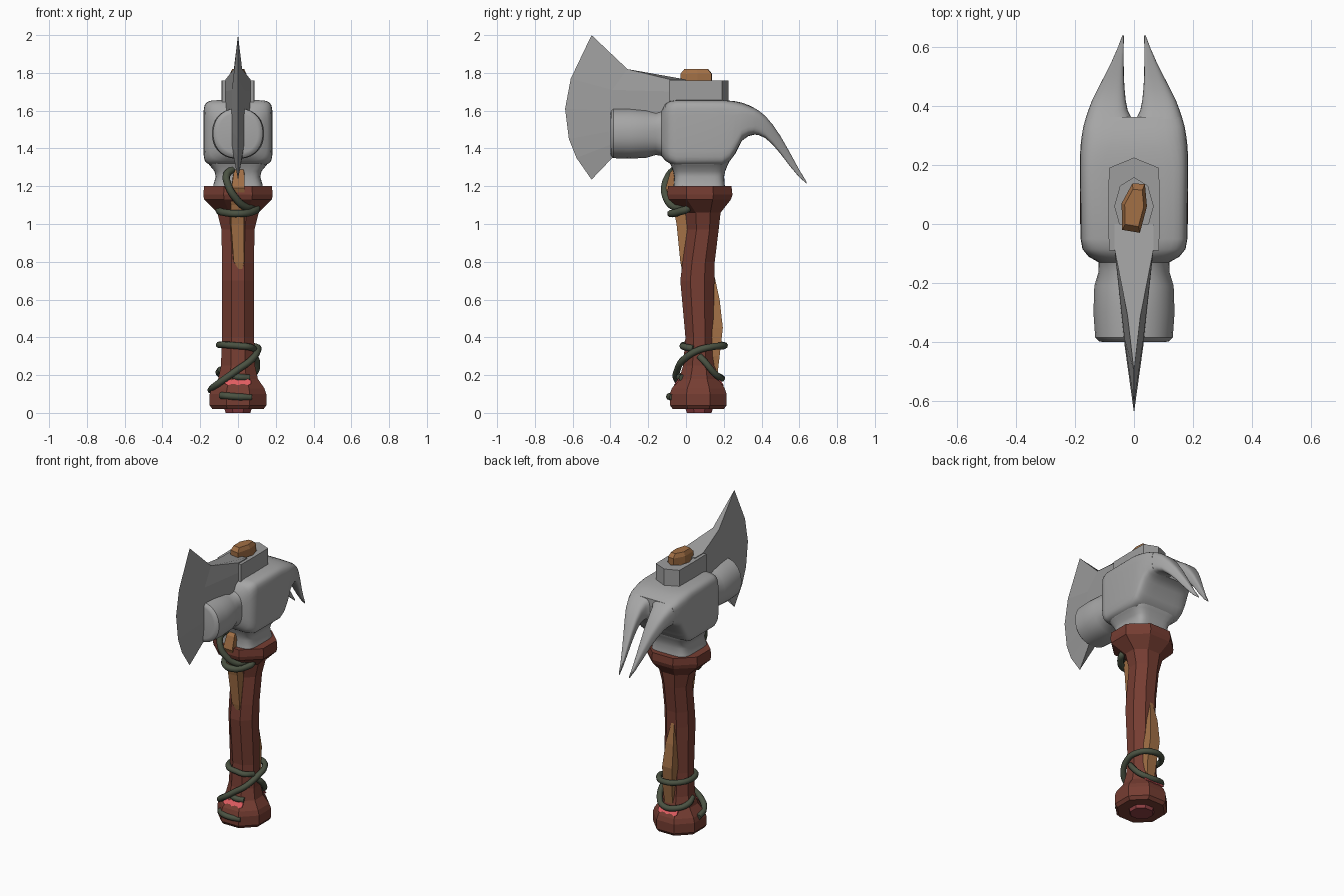
import bpy, bmesh, math
from mathutils import Vector

cube = bpy.data.objects.get("Cube")
if cube:
    bpy.data.objects.remove(cube, do_unlink=True)


def material(name, r, g, b):
    m = bpy.data.materials.new(name)
    m.use_nodes = True
    m.diffuse_color = (r, g, b, 1)
    bsdf = m.node_tree.nodes["Principled BSDF"]
    bsdf.inputs["Base Color"].default_value = (r, g, b, 1)
    bsdf.inputs["Roughness"].default_value = 0.7
    return m


STEEL = material("steel grey", 0.38, 0.38, 0.38)
BLADE = material("blade grey", 0.34, 0.34, 0.34)
RED = material("red brown", 0.18, 0.047, 0.032)
WOOD = material("bare wood", 0.36, 0.16, 0.06)
VINE = material("vine green", 0.07, 0.085, 0.055)
PINK = material("pink", 0.75, 0.11, 0.12)
DARK_PINK = material("dark pink", 0.27, 0.05, 0.055)


def smooth(ob, angle=40):
    bpy.ops.object.select_all(action='DESELECT')
    ob.select_set(True)
    bpy.context.view_layer.objects.active = ob
    bpy.ops.object.shade_smooth_by_angle(angle=math.radians(angle))


def loft(name, rings, mat, is_smooth=False):
    """Skin a row of equal-sized closed rings and cap both ends."""
    bm = bmesh.new()
    rows = [[bm.verts.new(p) for p in ring] for ring in rings]
    n = len(rows[0])
    for a, b in zip(rows, rows[1:]):
        for i in range(n):
            j = (i + 1) % n
            bm.faces.new((a[i], a[j], b[j], b[i]))
    bm.faces.new(rows[0])
    bm.faces.new(rows[-1])
    bmesh.ops.recalc_face_normals(bm, faces=bm.faces)
    me = bpy.data.meshes.new(name)
    bm.to_mesh(me)
    bm.free()
    me.materials.append(mat)
    ob = bpy.data.objects.new(name, me)
    bpy.context.collection.objects.link(ob)
    if is_smooth:
        smooth(ob)
    return ob


def squircle(a, b, e, n=32):
    """Rounded outline between an ellipse (e=2) and a box (large e)."""
    pts = []
    for i in range(n):
        t = math.tau * (i + 0.5) / n
        c, s = math.cos(t), math.sin(t)
        pts.append((a * math.copysign(abs(c) ** (2 / e), c),
                    b * math.copysign(abs(s) ** (2 / e), s)))
    return pts


def octagon(z, cy, rx, ry):
    k = 1 / math.cos(math.pi / 8)
    return [(rx * k * math.cos(math.pi * (i + .5) / 4),
             cy + ry * k * math.sin(math.pi * (i + .5) / 4), z) for i in range(8)]


def y_section(y, x0, x1, z0, z1, e):
    cx, cz = (x0 + x1) / 2, (z0 + z1) / 2
    return [(cx + u, y, cz + v) for u, v in squircle((x1 - x0) / 2, (z1 - z0) / 2, e)]


# Handle with pommel and flared collar: z, centre y, half width, half depth
handle = [(.02, .065, .135, .135), (.04, .065, .15, .15), (.10, .065, .15, .15),
          (.13, .065, .14, .14), (.18, .068, .105, .105), (.25, .07, .09, .085),
          (.40, .07, .085, .073), (.70, .06, .085, .09), (.80, .067, .085, .085),
          (.97, .09, .087, .083), (1.06, .09, .11, .093), (1.13, .073, .18, .165),
          (1.155, .073, .183, .173), (1.20, .073, .18, .168)]
loft("handle", [octagon(*r) for r in handle], RED)
loft("pommel_base", [octagon(.0, .07, .065, .065), octagon(.03, .07, .075, .075)], DARK_PINK)


# Bare wood showing through the front and back: z, centre x, half width, outer y
def wood_strip(name, rows, inner_y):
    loft(name, [[(cx - w, inner_y, z), (cx - w * .8, y, z),
                 (cx + w * .8, y, z), (cx + w, inner_y, z)] for z, cx, w, y in rows], WOOD)


wood_strip("front_wood", [(.75, .015, .006, -.02), (.80, .005, .035, -.03), (1.0, -.003, .042, -.05),
                          (1.1, -.003, .044, -.07), (1.19, 0, .042, -.108),
                          (1.27, .005, .035, -.085), (1.3, .01, .02, -.06)], .05)
wood_strip("back_wood", [(.19, .01, .035, .165), (.30, .01, .042, .178), (.45, 0, .045, .195),
                         (.60, -.005, .035, .178), (.75, -.01, .008, .145)], .09)


# Jagged pink scuffs on the pommel shoulder
def scuff(name, side):
    top, low = [], []
    for i in range(9):
        x = (i - 4) * .017
        for row, z in ((top, .172 + .008 * (i % 2)), (low, .153 - .007 * (i % 3 == 1))):
            depth = .105 + (.18 - z) * .7 + .004
            row.append((x, .068 + side * depth, z))
    outline = top + low[::-1]
    loft(name, [[(x, y - side * .008, z) for x, y, z in outline], outline], PINK)


scuff("front_scuff", -1)
scuff("back_scuff", 1)

# Hammer body: y, half width, bottom z, top z, squareness
body = [(-.40, .105, 1.375, 1.585, 2.2), (-.397, .12, 1.36, 1.60, 2.2), (-.385, .132, 1.348, 1.612, 2.2),
        (-.30, .138, 1.345, 1.613, 2.2), (-.21, .135, 1.35, 1.608, 2.2), (-.16, .12, 1.365, 1.595, 2.4),
        (-.13, .12, 1.36, 1.60, 3), (-.11, .155, 1.335, 1.635, 5), (-.085, .175, 1.32, 1.65, 7),
        (-.05, .181, 1.31, 1.656, 8), (.19, .183, 1.31, 1.656, 8), (.23, .183, 1.33, 1.653, 7),
        (.26, .182, 1.37, 1.65, 6), (.295, .178, 1.44, 1.643, 5), (.33, .172, 1.465, 1.63, 5),
        (.362, .163, 1.473, 1.615, 5)]
loft("hammer_body", [y_section(y, -w, w, a, b, e) for y, w, a, b, e in body], STEEL, True)

# Neck between the body and the collar: z, half width, half depth
neck = [(1.18, .135, .14), (1.21, .13, .135), (1.25, .118, .132),
        (1.28, .125, .138), (1.31, .15, .15), (1.345, .178, .168), (1.40, .178, .168)]
loft("hammer_neck", [[(u, .07 + v, z) for u, v in squircle(a, b, 5)] for z, a, b in neck], STEEL, True)

# Split claws: y, inner x, outer x, bottom z, top z
claw = [(.355, .0, .165, 1.472, 1.618), (.365, .011, .162, 1.473, 1.612), (.385, .021, .155, 1.470, 1.60),
        (.42, .028, .142, 1.455, 1.572), (.46, .032, .122, 1.418, 1.525), (.50, .034, .101, 1.372, 1.466),
        (.55, .035, .076, 1.306, 1.378), (.60, .035, .054, 1.247, 1.286), (.638, .034, .04, 1.214, 1.224)]
for side, name in ((1, "left_claw"), (-1, "right_claw")):
    rings = [[(side * x, y, z) for x, y, z in y_section(y, i, o, a, b, 3.5)] for y, i, o, a, b in claw]
    loft(name, rings, STEEL, True)

# Axe blade: cutting edge, bevel and root points (y, z) from bottom to top
edge = [(-.50, 1.235), (-.58, 1.35), (-.62, 1.45), (-.64, 1.61), (-.61, 1.77), (-.50, 2.0)]
bevel = [(-.39, 1.35), (-.40, 1.42), (-.41, 1.49), (-.41, 1.60), (-.39, 1.71), (-.31, 1.82)]
blade = []
for i, ((ey, ez), (by, bz)) in enumerate(zip(edge, bevel)):
    rz = 1.45 + .315 * i / 5
    t = .022 if i in (0, 5) else .032
    blade.append([(0, ey, ez), (t, by, bz), (.066, -.085, rz), (.066, .0, rz),
                  (-.066, .0, rz), (-.066, -.085, rz), (-t, by, bz)])
loft("axe_blade", blade, BLADE)

# Axe socket with a recessed eye
half = [(.085, -.09), (.087, .05), (.085, .19)]
outer = [(0, -.09)] + half + [(0, .225)] + [(-x, y) for x, y in half[::-1]]
eye = [(.065 * math.sin(i * math.pi / 4), .06 - .097 * math.cos(i * math.pi / 4)) for i in range(8)]
loft("axe_socket", [[(x, y, z) for x, y in ring] for ring, z in
                    ((outer, 1.5), (outer, 1.76), (eye, 1.76), (eye, 1.68))], BLADE)

# Wooden peg through the eye
peg = [(-.04, -.02), (.02, -.03), (.044, .06), (.037, .135), (-.005, .138), (-.042, .07)]
loft("wooden_peg", [[(x * s, .055 + (y - .055) * s, z) for x, y in peg]
                    for s, z in ((1, 1.62), (1, 1.795), (.75, 1.82))], WOOD)


# Vines wound round the handle
def vine(name, points, radius=.018):
    cu = bpy.data.curves.new(name, 'CURVE')
    cu.dimensions = '3D'
    cu.bevel_depth = radius
    cu.bevel_resolution = 2
    cu.resolution_u = 6
    cu.use_fill_caps = True
    sp = cu.splines.new('BEZIER')
    sp.bezier_points.add(len(points) - 1)
    for bp, p in zip(sp.bezier_points, points):
        bp.co = Vector(p)
        bp.handle_left_type = bp.handle_right_type = 'AUTO'
    cu.materials.append(VINE)
    ob = bpy.data.objects.new(name, cu)
    bpy.context.collection.objects.link(ob)
    bpy.ops.object.select_all(action='DESELECT')
    ob.select_set(True)
    bpy.context.view_layer.objects.active = ob
    bpy.ops.object.convert(target='MESH')
    smooth(bpy.context.view_layer.objects.active, 60)


vine("lower_vine", [(.085, .04, .34), (.055, -.01, .35), (0, -.015, .355), (-.06, -.005, .36),
                    (-.1, .08, .36), (-.06, .18, .36), (.03, .2, .355), (.095, .14, .35),
                    (.105, .06, .33), (.07, -.015, .28), (0, -.045, .23), (-.07, -.05, .18),
                    (-.125, -.01, .14), (-.145, .08, .12)])
vine("back_vine", [(.085, .07, .30), (.1, .1, .27), (.085, .15, .21), (.04, .182, .185),
                   (-.05, .178, .19), (-.1, .12, .21), (-.09, .06, .23)])
vine("shoulder_vine", [(-.05, -.005, .2), (0, -.035, .19), (.06, -.02, .185)])
vine("pommel_vine", [(-.09, -.055, .092), (-.06, -.08, .09), (0, -.087, .085), (.07, -.07, .083)])
vine("upper_vine", [(-.03, -.06, 1.29), (-.06, -.088, 1.26), (-.05, -.112, 1.20), (-.015, -.105, 1.14),
                    (.04, -.06, 1.09), (.095, .01, 1.09), (.075, -.035, 1.065),
                    (0, -.08, 1.055), (-.07, -.04, 1.06), (-.1, .03, 1.07)], .02)
